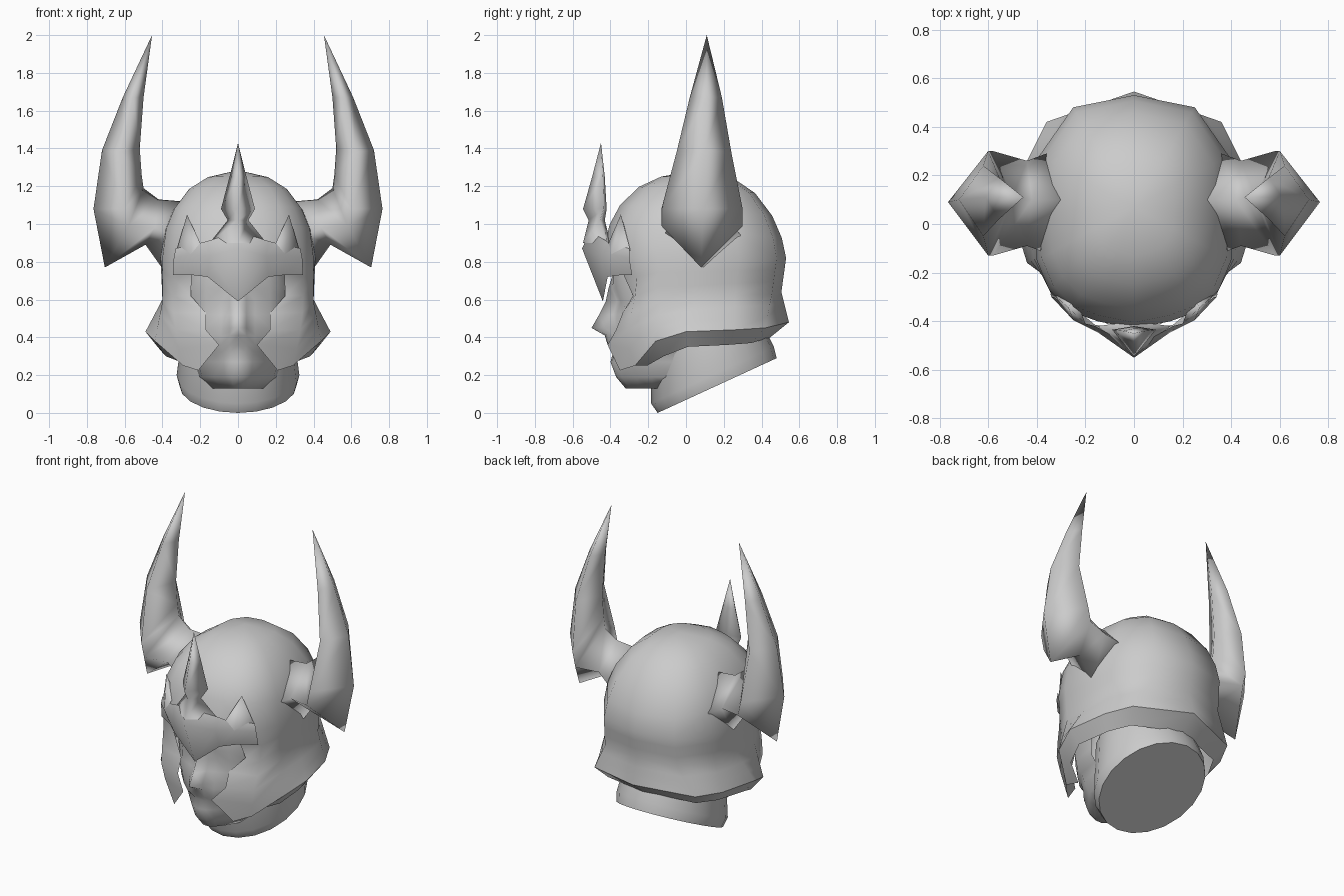
import bpy
import bmesh
import math
from mathutils import Vector

cube = bpy.data.objects.get("Cube")
if cube:
    bpy.data.objects.remove(cube, do_unlink=True)

steel = bpy.data.materials.new("grey_steel")
steel.use_nodes = True
COLOUR = (0.6, 0.6, 0.6, 1)
steel.diffuse_color = COLOUR
steel.node_tree.nodes["Principled BSDF"].inputs["Base Color"].default_value = COLOUR
MIDDLE = Vector((0, .1, .7))


def add_grid(bm, rows, closed=False):
    """Skin neighbouring rows of points with quads."""
    made = [[bm.verts.new(p) for p in row] for row in rows]
    for low, high in zip(made, made[1:]):
        count = len(low)
        for i in range(count if closed else count - 1):
            j = (i + 1) % count
            bm.faces.new((low[i], low[j], high[j], high[i]))
    return made


def finish(name, bm, mirror=True, solid=False, angle=None):
    """Mirror across x, weld, orient outwards and shade smooth."""
    if mirror:
        copy = bmesh.ops.duplicate(bm, geom=bm.verts[:] + bm.edges[:] + bm.faces[:])
        for item in copy["geom"]:
            if isinstance(item, bmesh.types.BMVert):
                item.co.x = -item.co.x
    bmesh.ops.remove_doubles(bm, verts=bm.verts[:], dist=.0005)
    bmesh.ops.recalc_face_normals(bm, faces=bm.faces[:])
    if not solid:
        bm.normal_update()
        outward = sum(f.normal.dot(f.calc_center_median() - MIDDLE) * f.calc_area()
                      for f in bm.faces)
        if outward < 0:
            bmesh.ops.reverse_faces(bm, faces=bm.faces[:])
    data = bpy.data.meshes.new(name)
    bm.to_mesh(data)
    bm.free()
    data.materials.append(steel)
    obj = bpy.data.objects.new(name, data)
    bpy.context.collection.objects.link(obj)
    bpy.ops.object.select_all(action="DESELECT")
    obj.select_set(True)
    bpy.context.view_layer.objects.active = obj
    if angle:
        bpy.ops.object.shade_smooth_by_angle(angle=math.radians(angle))
    else:
        bpy.ops.object.shade_smooth()
    return obj


def resample(points, count):
    """Spread points evenly along a short path."""
    result = []
    for i in range(count):
        t = i * (len(points) - 1) / (count - 1)
        k = min(int(t), len(points) - 2)
        result.append(Vector(points[k]).lerp(Vector(points[k + 1]), t - k))
    return result


# Helmet shell: side columns from the back round to the cheek guard
ROWS = 7
back_columns = [
    [(0, .53, .82), (0, .505, .64), (0, .545, .48)],
    [(.25, .48, .82), (.26, .455, .63), (.36, .42, .45)],
    [(.39, .28, .82), (.39, .26, .62), (.44, .26, .44)],
    [(.41, .05, .82), (.4, .05, .6), (.49, 0, .43)],
    [(.4, -.15, .82), (.4, -.13, .59), (.44, -.16, .38)],
]
cheek_columns = [
    [(.35, -.27, .82), (.35, -.26, .72), (.345, -.27, .62), (.34, -.29, .53),
     (.33, -.31, .44), (.31, -.3, .34), (.29, -.27, .25)],
    [(.26, -.36, .84), (.245, -.33, .73), (.25, -.28, .62), (.17, -.335, .53),
     (.17, -.37, .44), (.1, -.415, .36), (.21, -.35, .225)],
]
columns = [resample(c, ROWS) for c in back_columns + cheek_columns]
shell = bmesh.new()
add_grid(shell, columns)

# Dome: the brow ring shrinks towards the crown
ring = [c[0] for c in columns] + [Vector((.15, -.4, .86)), Vector((0, -.43, .88))]
dome = []
for point in ring:
    arc = [point]
    for scale, height in ((.95, .96), (.84, 1.07), (.64, 1.18), (.4, 1.245), (0, 1.285)):
        y = .07 + (point.y - .07) * scale
        arc.append(Vector((point.x * scale, y, height - .08 * (y - .07) * scale)))
    dome.append(arc)
add_grid(shell, dome)
finish("helmet_shell", shell)

# Turned-under lip of the rim
lip = bmesh.new()
outer = [c[-1] for c in columns[:6]]
inner = [Vector((p.x * .87, .05 + (p.y - .05) * .8, p.z - (.08 if i < 5 else 0)))
         for i, p in enumerate(outer)]
add_grid(lip, [outer, inner])
finish("rim_lip", lip)

# Brow plate, columns from the centre ridge to the temple
plate = bmesh.new()
add_grid(plate, [
    [(0, -.44, .59), (0, -.55, .87), (0, -.51, .96)],
    [(.16, -.415, .72), (.15, -.445, .83), (.16, -.42, .91)],
    [(.245, -.345, .73), (.25, -.395, .84), (.2, -.41, .9)],
    [(.345, -.285, .73), (.34, -.3, .82), (.33, -.3, .87)],
])
finish("brow_plate", plate)

# Small side spikes on the brow
spikes = bmesh.new()
base = [(.2, -.41, .9), (.25, -.395, .84), (.325, -.295, .86), (.24, -.3, .9)]
add_grid(spikes, [base, [(.27, -.345, 1.05)] * 4], closed=True)
finish("brow_spikes", spikes, solid=True)

# Central crest spike: (height, front y, half width, side y, back y)
crest = bmesh.new()
crest_rings = []
for z, front, width, side, back in (
        (.9, -.545, .15, -.42, -.4), (1.02, -.515, .055, -.455, -.43),
        (1.08, -.545, .09, -.435, -.42), (1.25, -.497, .045, -.44, -.43),
        (1.43, -.45, 0, -.45, -.45)):
    crest_rings.append([(0, front, z), (width, side, z), (0, back, z), (-width, side, z)])
add_grid(crest, crest_rings, closed=True)
finish("crest_spike", crest, mirror=False, solid=True)

# Horns: four-sided rings (inner, front, outer, back) from root to tip
horn = bmesh.new()
horn_rings = [
    [(.3, .1, 1.12), (.36, -.12, .94), (.39, .09, .75), (.36, .29, .94)],
    [(.42, .1, 1.13), (.44, -.09, .98), (.49, .09, .89), (.44, .26, .98)],
    [(.5, .11, 1.19), (.58, -.13, .99), (.705, .08, .77), (.58, .3, .99)],
    [(.51, .11, 1.26), (.6, -.13, 1.08), (.765, .09, 1.08), (.6, .3, 1.08)],
    [(.52, .11, 1.4), (.62, -.05, 1.38), (.72, .1, 1.39), (.62, .24, 1.38)],
    [(.5, .11, 1.67), (.555, .02, 1.67), (.61, .11, 1.67), (.555, .19, 1.67)],
    [(.455, .11, 2)] * 4,
]
made = add_grid(horn, horn_rings, closed=True)
horn.faces.new(made[0])
finish("horns", horn, solid=True)

# Face: rows of (height, width scale, depths from the centre to the cheek)
face = bmesh.new()
ACROSS = (0, .045, .09, .17, .25)
face_rows = []
for z, wide, depths in (
        (.76, 1, (.38, .38, .37, .32, .23)),
        (.66, 1, (.41, .39, .37, .34, .26)),
        (.59, 1, (.425, .365, .345, .325, .25)),
        (.52, 1, (.46, .385, .365, .33, .24)),
        (.45, 1, (.5, .43, .37, .33, .24)),
        (.41, 1, (.43, .415, .375, .32, .23)),
        (.36, 1, (.415, .41, .385, .31, .22)),
        (.325, .9, (.385, .38, .36, .3, .21)),
        (.27, .85, (.4, .39, .365, .29, .2)),
        (.19, .76, (.37, .365, .34, .26, .18)),
        (.13, .52, (.32, .32, .3, .25, .18)),
        (.145, .5, (.17, .17, .17, .16, .15))):
    row = [(x * wide, -depth, z) for x, depth in zip(ACROSS, depths)]
    row.append((ACROSS[-1] * wide * 1.12, -.05, z))
    face_rows.append(row)
add_grid(face, face_rows)
finish("face", face)

# Neck with a sloping closed base
neck = bmesh.new()
SIDES = 20
neck_rings = [[], [], []]
for i in range(SIDES):
    a = math.tau * i / SIDES
    s, c = math.sin(a), math.cos(a)
    y = .165 - .315 * c
    neck_rings[0].append((.31 * s, y, .46 * (y + .15)))
    neck_rings[1].append((.325 * s, .14 - .325 * c, .2 - .15 * c))
    neck_rings[2].append((.29 * s, .11 - .3 * c, .46))
made = add_grid(neck, neck_rings, closed=True)
neck.faces.new(made[0])
finish("neck", neck, mirror=False, solid=True, angle=50)
